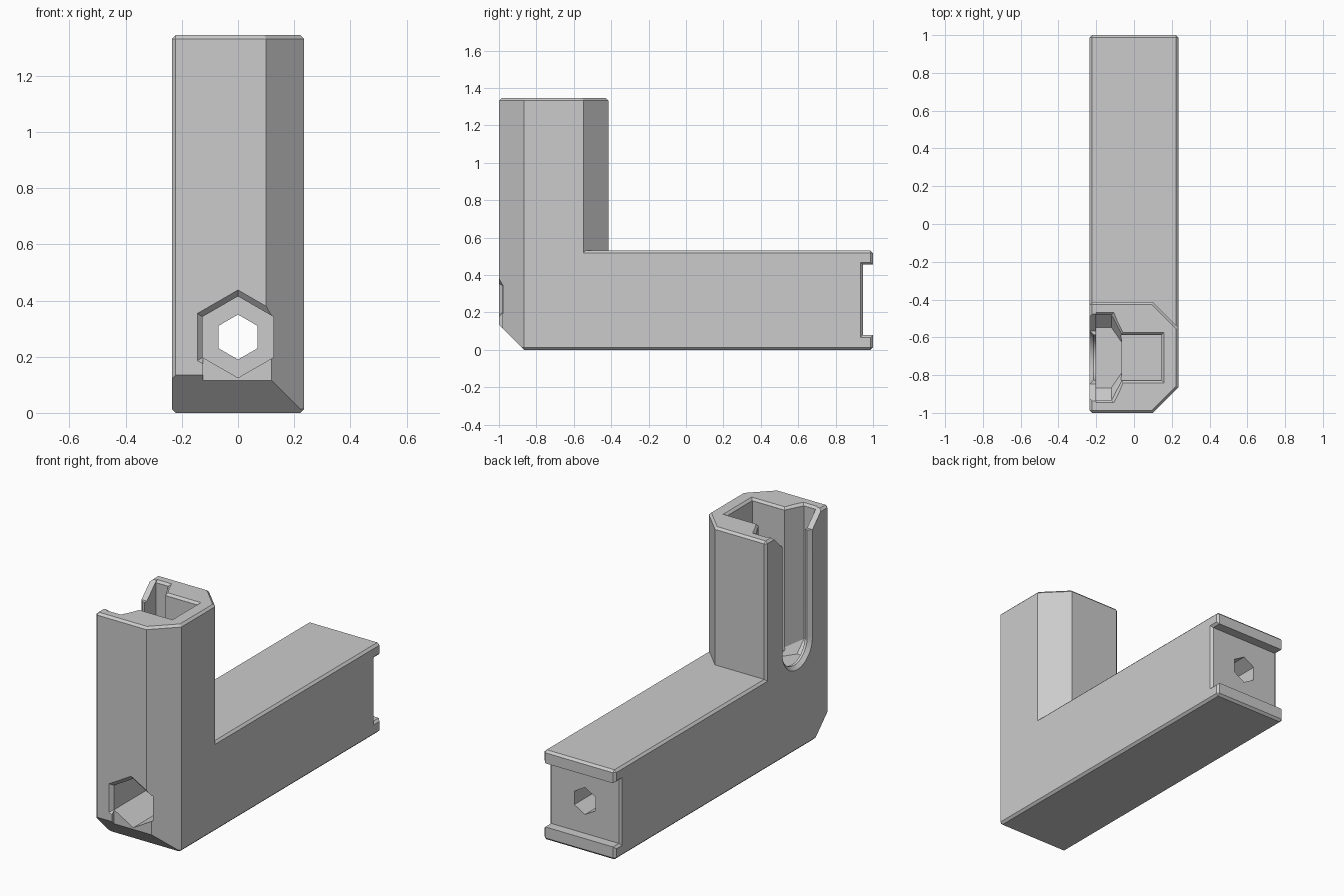
import bpy, bmesh, math

cube = bpy.data.objects.get("Cube")
if cube:
    bpy.data.objects.remove(cube, do_unlink=True)

grey = bpy.data.materials.new("plain grey")
grey.use_nodes = True
COLOUR = (0.6, 0.6, 0.6, 1)
grey.diffuse_color = COLOUR
grey.node_tree.nodes["Principled BSDF"].inputs["Base Color"].default_value = COLOUR

W, TOP, ARM_H, EDGE = 0.235, 1.345, 0.53, 0.013
MID_Y = -0.707          # centre line of the post
HOLE_Z = 0.27           # centre height of the bolt hole


def loft(name, rings):
    """Closed solid through equal-length rings of points."""
    bm = bmesh.new()
    loops = [[bm.verts.new(p) for p in ring] for ring in rings]
    for a, b in zip(loops, loops[1:]):
        for i in range(len(a)):
            j = (i + 1) % len(a)
            bm.faces.new((a[i], a[j], b[j], b[i]))
    bm.faces.new(loops[0])
    bm.faces.new(loops[-1])
    bmesh.ops.recalc_face_normals(bm, faces=bm.faces)
    mesh = bpy.data.meshes.new(name)
    bm.to_mesh(mesh)
    bm.free()
    mesh.materials.append(grey)
    obj = bpy.data.objects.new(name, mesh)
    bpy.context.collection.objects.link(obj)
    return obj


def apply(obj, kind, **settings):
    mod = obj.modifiers.new(kind.title(), kind)
    for key, value in settings.items():
        setattr(mod, key, value)
    bpy.context.view_layer.objects.active = obj
    bpy.ops.object.modifier_apply(modifier=mod.name)


def combine(obj, other, operation="DIFFERENCE"):
    other.hide_render = True
    apply(obj, "BOOLEAN", object=other, operation=operation, solver="EXACT")
    bpy.data.objects.remove(other, do_unlink=True)


def box(name, x0, x1, y0, y1, z0, z1):
    plan = [(x0, y0), (x1, y0), (x1, y1), (x0, y1)]
    return loft(name, [[(x, y, z) for x, y in plan] for z in (z0, z1)])


def hexagon(r, y):
    angles = [math.radians(90 + 60 * i) for i in range(6)]
    return [(r * math.cos(a), y, HOLE_Z + r * math.sin(a)) for a in angles]


def u_ring(x, r, steps=24, base=0.62):
    """Round-bottomed slot section, open above the post."""
    arc = [math.pi + math.pi * i / steps for i in range(steps + 1)]
    pts = [(x, MID_Y + r * math.cos(a), base + r * math.sin(a)) for a in arc]
    return pts + [(x, MID_Y + r, 1.5), (x, MID_Y - r, 1.5)]


# Post with two broad corner chamfers on its left side
half, c = 0.293, 0.135
plan = [(-W, -half), (W - c, -half), (W, c - half),
        (W, half - c), (W - c, half), (-W, half)]
body = loft("corner_bracket", [[(x, MID_Y + y, z) for x, y in plan] for z in (0, TOP)])
bevel = dict(width=EDGE, segments=1, limit_method="ANGLE", angle_limit=math.radians(60))
apply(body, "BEVEL", **bevel)

# Long horizontal arm
arm = box("arm", -W, W, -0.75, 1, 0, ARM_H)
apply(arm, "BEVEL", **bevel)
combine(body, arm, "UNION")

# Sloped lower front edge
slope = [(-1.1, 0.235), (-0.765, -0.1), (-1.1, -0.1)]
combine(body, loft("front_slope", [[(x, y, z) for y, z in slope] for x in (-0.4, 0.4)]))

# Channel across the arm end, flared at both sides
rings = []
for x, g in ((-0.249, 0.026), (-0.222, 0), (0.222, 0), (0.249, 0.026)):
    rings.append([(x, 0.945 - g, 0.078 - g), (x, 1.1, 0.078 - g),
                  (x, 1.1, 0.455 + g), (x, 0.945 - g, 0.455 + g)])
combine(body, loft("end_channel", rings))

# Bolt hole, deep hexagonal head pocket and shallow relief below it
combine(body, loft("bolt_hole", [hexagon(0.08, -0.8), hexagon(0.08, 1.1)]))
combine(body, loft("head_pocket", [hexagon(0.19, -1.02), hexagon(0.145, -0.98),
                                   hexagon(0.145, -0.6)]))
combine(body, box("pocket_relief", -0.125, 0.125, -1.1, -0.98, 0.05, 0.27))

# Round-bottomed slot with a bevelled mouth on the right side
combine(body, loft("side_slot", [u_ring(-0.255, 0.16), u_ring(-0.215, 0.12),
                                 u_ring(0.03, 0.12)]))

# Flared entry at the top of the slot
flare = [(-0.14, 1.255), (0.14, 1.255), (0.28, 1.395), (-0.28, 1.395)]
combine(body, loft("slot_flare", [[(x, MID_Y + y, z) for y, z in flare]
                                  for x in (-0.3, -0.19)]))


# Wide chamber behind the slot, narrowing inward
def chamber(x, r, k):
    side = [(-r, 1.5), (-r, 0.48 + k), (k - r, 0.48), (r - k, 0.48), (r, 0.48 + k), (r, 1.5)]
    return [(x, MID_Y + y, z) for y, z in side]


combine(body, loft("wide_chamber", [chamber(-0.2, 0.225, 0.065), chamber(-0.12, 0.225, 0.065),
                                    chamber(-0.065, 0.12, 0.04)]))
combine(body, box("inner_chamber", -0.07, 0.145, MID_Y - 0.12, MID_Y + 0.12, 0.5, 1.5))


# Bevelled rim round the chamber mouth
def rim(z, g):
    side = [(-0.2, 0.225 + g), (-0.12 + g, 0.225 + g), (-0.065 + g / 2, 0.12 + g),
            (0.145 + g, 0.12 + g)]
    both = side + [(x, -y) for x, y in reversed(side)]
    return [(x, MID_Y + y, z) for x, y in both]


combine(body, loft("chamber_rim", [rim(TOP - EDGE, 0.001), rim(TOP + EDGE, 2 * EDGE)]))

# Crisp edges, smooth slot curve
bpy.ops.object.select_all(action="DESELECT")
body.select_set(True)
bpy.context.view_layer.objects.active = body
bpy.ops.object.shade_smooth_by_angle(angle=math.radians(12))
